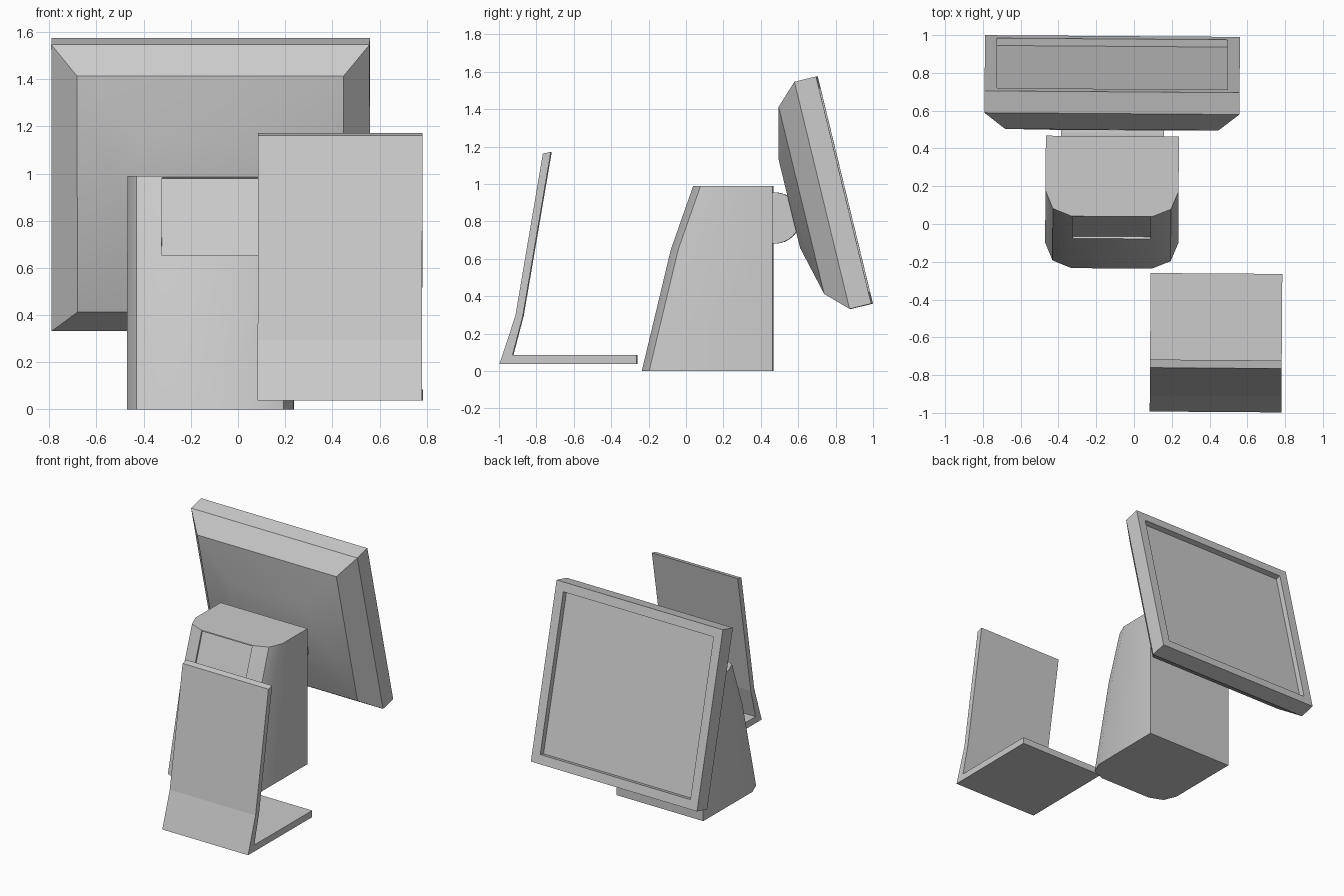
import bpy, bmesh
from math import radians, cos, sin, pi

if "Cube" in bpy.data.objects:
    bpy.data.objects.remove(bpy.data.objects["Cube"])

YAW = radians(-0.4)  # the whole model is turned very slightly


def loft(name, rings, location, tilt=0.0, smooth=None, edit=None):
    """Skin equal-length point rings, cap both ends, place the object."""
    bm = bmesh.new()
    loops = [[bm.verts.new(p) for p in ring] for ring in rings]
    n = len(loops[0])
    for a, b in zip(loops, loops[1:]):
        for i in range(n):
            j = (i + 1) % n
            bm.faces.new((a[i], a[j], b[j], b[i]))
    bm.faces.new(loops[0])
    bm.faces.new(loops[-1])
    bmesh.ops.recalc_face_normals(bm, faces=bm.faces[:])
    if edit:
        edit(bm)
    mesh = bpy.data.meshes.new(name)
    bm.to_mesh(mesh)
    bm.free()
    if smooth:
        mesh.shade_smooth()
        mesh.set_sharp_from_angle(angle=radians(smooth))
    obj = bpy.data.objects.new(name, mesh)
    bpy.context.collection.objects.link(obj)
    obj.location = location
    obj.rotation_euler = (tilt, 0, YAW)
    return obj


def extrude_profile(name, profile, x0, x1, smooth=None):
    """Extrude a (y, z) profile along x."""
    h = (x1 - x0) / 2
    rings = [[(x, y, z) for y, z in profile] for x in (-h, h)]
    return loft(name, rings, ((x0 + x1) / 2, 0, 0), smooth=smooth)


# Monitor: recessed screen, frame, bevelled shell and slightly raised back
def rectangle(half_w, half_h, y):
    return [(sx * half_w, y, sz * half_h)
            for sx, sz in ((-1, -1), (1, -1), (1, 1), (-1, 1))]


monitor = [(0.61, 0.56, -0.04), (0.61, 0.56, 0), (0.675, 0.625, 0),
           (0.675, 0.625, -0.119), (0.565, 0.515, -0.233), (0.295, 0.245, -0.302)]
loft("monitor", [rectangle(*r) for r in monitor], (-0.115, 0.8475, 0.9675),
     tilt=radians(13.65), smooth=28)


# Base housing: rounded front corners, sloping front in two steps
def housing_outline(front, z):
    half = [(0.2125, front), (0.3125, front + 0.04), (0.3525, front + 0.135), (0.3525, 0.465)]
    pts = half + [(-x, y) for x, y in reversed(half)]
    return [(x, y, z) for x, y in pts]


def recess_panel(bm):
    """Sink the small display into the upper front face."""
    face = min((f for f in bm.faces if f.calc_center_median().z > 0.7),
               key=lambda f: f.normal.y)
    bmesh.ops.inset_region(bm, faces=[face], thickness=0.01)
    bmesh.ops.inset_region(bm, faces=[face], thickness=0.0, depth=-0.012)


loft("base_housing",
     [housing_outline(y, z) for y, z in ((-0.235, 0), (-0.08, 0.648), (0.04, 0.99))],
     (-0.1175, 0, 0), smooth=28, edit=recess_panel)

# Hinge barrel joining housing and monitor
barrel = [(0.475 + 0.137 * cos(2 * pi * i / 32), 0.818 + 0.137 * sin(2 * pi * i / 32))
          for i in range(32)]
extrude_profile("hinge_barrel", barrel, -0.39, 0.155, smooth=28)

# Bent sheet holder standing in front
sheet = [(-0.995, 0.037), (-0.262, 0.037), (-0.262, 0.085), (-0.925, 0.085),
         (-0.87, 0.295), (-0.72, 1.172), (-0.763, 1.162), (-0.91, 0.295)]
extrude_profile("sheet_holder", sheet, 0.09, 0.787)
